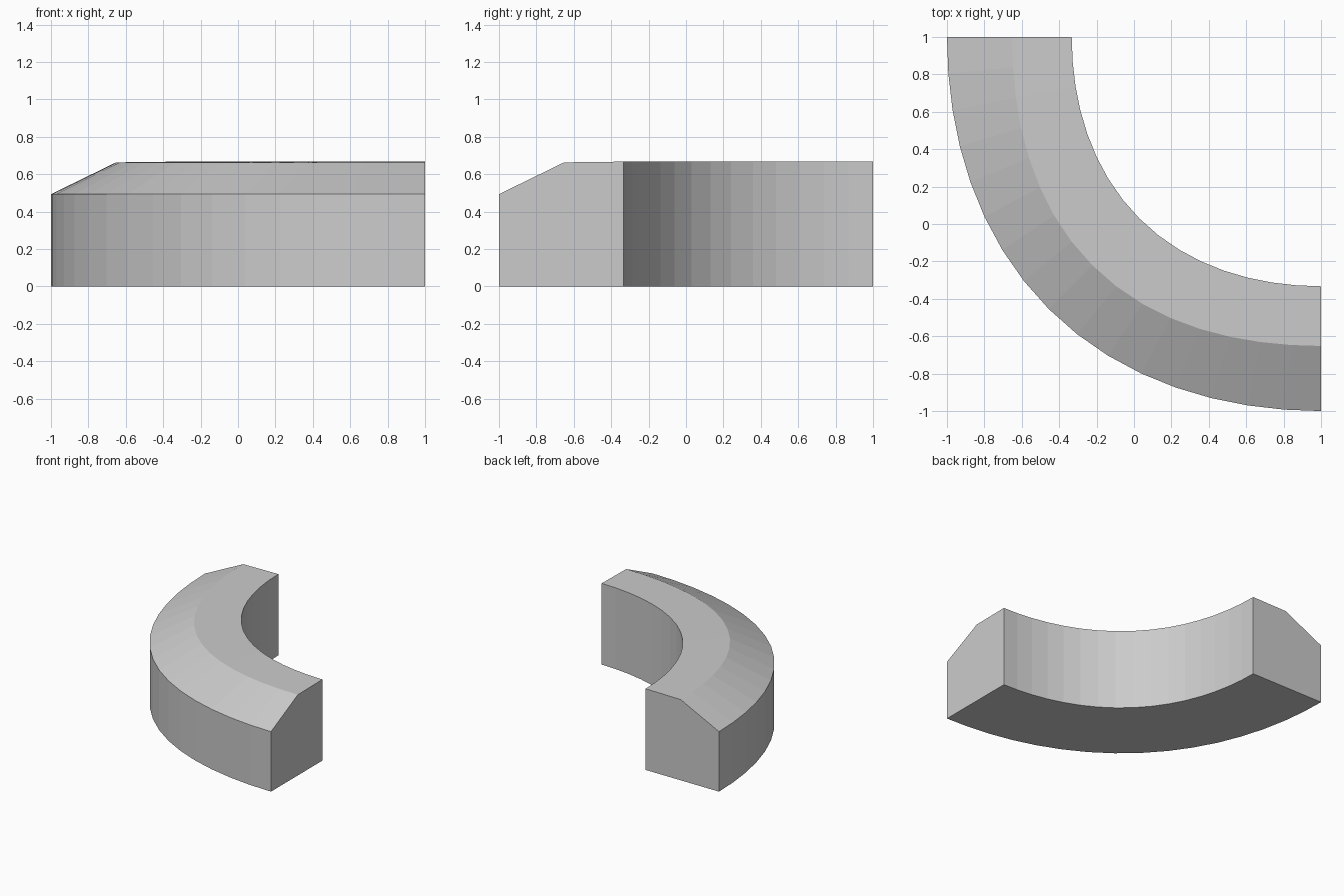
import bpy, bmesh, math

if "Cube" in bpy.data.objects:
    bpy.data.objects.remove(bpy.data.objects["Cube"])

SEGMENTS = 16
# Cross-section: radius from corner (1, 1), height, outward bulge at mid-bend
PROFILE = [(1.333, 0.0, 0.030), (2.0, 0.0, 0.029), (2.0, 0.493, 0.029),
           (1.652, 0.663, 0.046), (1.333, 0.667, 0.030)]

bm = bmesh.new()

# Sweep the cross-section through a quarter turn
rings = []
for i in range(SEGMENTS + 1):
    a = math.pi / 2 * i / SEGMENTS
    swell = math.sin(2 * a) ** 2
    ring = []
    for radius, z, bulge in PROFILE:
        r = radius * (1 + bulge * swell)
        ring.append(bm.verts.new((1 - r * math.cos(a), 1 - r * math.sin(a), z)))
    rings.append(ring)

n = len(PROFILE)
for a, b in zip(rings, rings[1:]):
    for j in range(n):
        k = (j + 1) % n
        bm.faces.new((a[j], a[k], b[k], b[j]))

# End caps
bm.faces.new(rings[0])
bm.faces.new(rings[-1])
bmesh.ops.recalc_face_normals(bm, faces=bm.faces)

mesh = bpy.data.meshes.new("curved_curb")
bm.to_mesh(mesh)
bm.free()
obj = bpy.data.objects.new("curved_curb", mesh)
bpy.context.collection.objects.link(obj)
